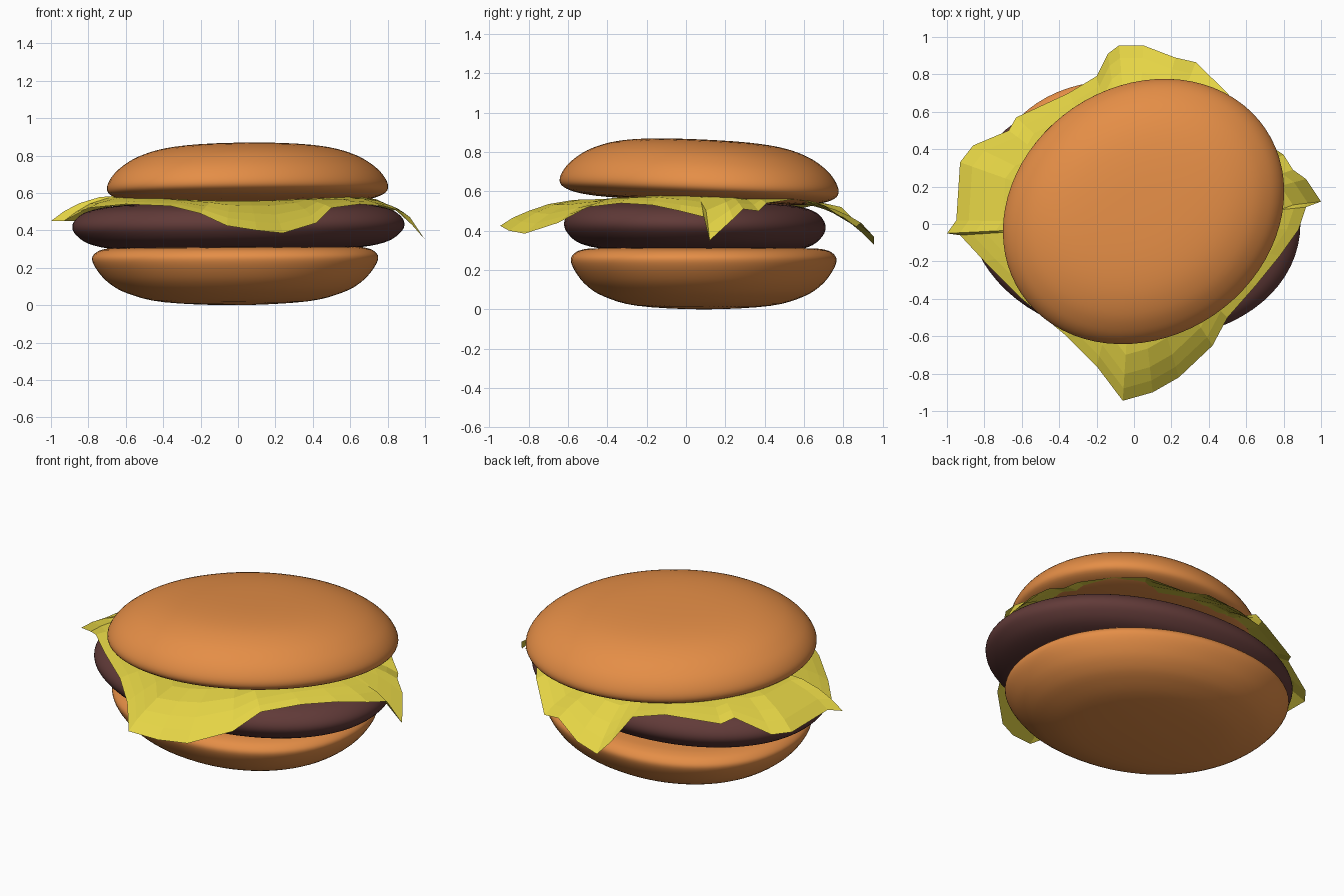
import bpy, bmesh, random
from math import sin, cos, pi, radians, sqrt, copysign
from mathutils import Matrix, Vector

if "Cube" in bpy.data.objects:
    bpy.data.objects.remove(bpy.data.objects["Cube"])

random.seed(4)


def material(name, rgb):
    m = bpy.data.materials.new(name)
    m.diffuse_color = (*rgb, 1)
    m.use_nodes = True
    m.node_tree.nodes["Principled BSDF"].inputs["Base Color"].default_value = m.diffuse_color
    return m


def smooth_profile(pts, steps=4):
    # Catmull-Rom curve through the (radius, height) points
    p = [Vector(q) for q in pts]
    p = [Vector((-p[1].x, p[1].y))] + p + [Vector((-p[-2].x, p[-2].y))]
    out = []
    for a, b, c, d in zip(p, p[1:], p[2:], p[3:]):
        for i in range(steps):
            t = i / steps
            out.append(0.5 * (2 * b + (c - a) * t + (2 * a - 5 * b + 4 * c - d) * t ** 2
                              + (3 * b - a - 3 * c + d) * t ** 3))
    return out + [p[-2]]


def make_object(name, bm, mat):
    bmesh.ops.recalc_face_normals(bm, faces=bm.faces[:])
    me = bpy.data.meshes.new(name)
    bm.to_mesh(me)
    bm.free()
    me.materials.append(mat)
    ob = bpy.data.objects.new(name, me)
    bpy.context.collection.objects.link(ob)
    return ob


def loft(bm, rings):
    n = len(rings[0])
    for a, b in zip(rings, rings[1:]):
        for i in range(n):
            j = (i + 1) % n
            bm.faces.new((a[i], a[j], b[j], b[i]))


def oval_layer(name, profile, centre, size, skew, power, tilt, mat, segments=72):
    # Lathed profile on a slightly skewed oval plan, then tilted a little
    bm = bmesh.new()
    mid = sum(z for _, z in profile) / len(profile)
    rings = []
    for r, z in smooth_profile(profile):
        ring = []
        for i in range(segments):
            a = 2 * pi * i / segments
            c = copysign(abs(cos(a)) ** (2 / power), cos(a))
            s = copysign(abs(sin(a)) ** (2 / power), sin(a))
            ring.append(bm.verts.new((size[0] * r * c,
                                      size[1] * r * (skew * c + sqrt(1 - skew ** 2) * s),
                                      z - mid)))
        rings.append(ring)
    loft(bm, rings)
    bmesh.ops.remove_doubles(bm, verts=bm.verts[:], dist=1e-5)
    rot = Matrix.Rotation(radians(tilt[0]), 4, 'X') @ Matrix.Rotation(radians(tilt[1]), 4, 'Y')
    bm.transform(Matrix.Translation((*centre, mid)) @ rot)
    for f in bm.faces:
        f.smooth = True
    return make_object(name, bm, mat)


bun = material("bun", (0.78, 0.27, 0.062))
meat = material("meat", (0.12, 0.043, 0.04))
leaf = material("leaf", (0.78, 0.66, 0.06))

# Bottom bun
oval_layer("bottom_bun",
           [(0, 0), (.5, .018), (.75, .065), (.88, .12), (.96, .185), (1, .245),
            (.98, .28), (.92, .302), (.8, .31), (.4, .31), (0, .31)],
           (-.015, .09), (.765, .675), -.08, 2.1, (0, -.3), bun)

# Patty
oval_layer("patty",
           [(0, .292), (.5, .294), (.75, .306), (.9, .335), (.98, .385), (1, .43),
            (.97, .475), (.9, .51), (.75, .535), (.5, .545), (0, .548)],
           (.002, .045), (.888, .665), -.06, 2.05, (-.8, -.5), meat)

# Top bun
oval_layer("top_bun",
           [(0, .548), (.6, .551), (.85, .564), (.97, .592), (1, .63), (.97, .685),
            (.9, .74), (.78, .795), (.6, .837), (.35, .858), (0, .863)],
           (.05, .07), (.752, .71), .15, 2, (-2.7, -.8), bun)

# Draped lettuce sheet: outer edge, then rings towards the middle
edge = [(-.14, .91, .40), (-.08, .955, .33), (.05, .955, .37), (.22, .89, .44),
        (.33, .865, .42), (.5, .7, .53), (.6, .55, .56), (.74, .41, .54),
        (.80, .37, .50), (.85, .29, .51), (.92, .24, .46), (1.0, .12, .35),
        (.92, .09, .47), (.88, -.03, .50), (.78, -.17, .53), (.65, -.33, .54),
        (.50, -.50, .52), (.42, -.65, .44), (.24, -.82, .385), (.1, -.9, .40),
        (-.06, -.945, .425), (-.2, -.76, .49), (-.36, -.6, .53), (-.6, -.4, .54),
        (-.8, -.2, .52), (-.93, -.06, .45), (-1, -.05, .45), (-.95, .02, .47),
        (-.93, .33, .45), (-.86, .42, .45), (-.67, .5, .53), (-.63, .57, .51),
        (-.35, .7, .54), (-.2, .79, .52)]
bm = bmesh.new()
rings = []
for s in (1, .93, .85, .74, .6, .3):
    t = max(0, (s - .6) / .4) ** 1.7
    wobble = .005 if .7 < s < 1 else 0
    rings.append([bm.verts.new((x * s, y * s,
                                (1 - t) * (.557 + .085 * (x * s) ** 2) + t * z
                                + random.uniform(0, wobble)))
                  for x, y, z in edge])
loft(bm, rings)
hub = bm.verts.new((0, 0, .557))
inner = rings[-1]
for i in range(len(inner)):
    bm.faces.new((inner[i], inner[(i + 1) % len(inner)], hub))
make_object("lettuce", bm, leaf)
